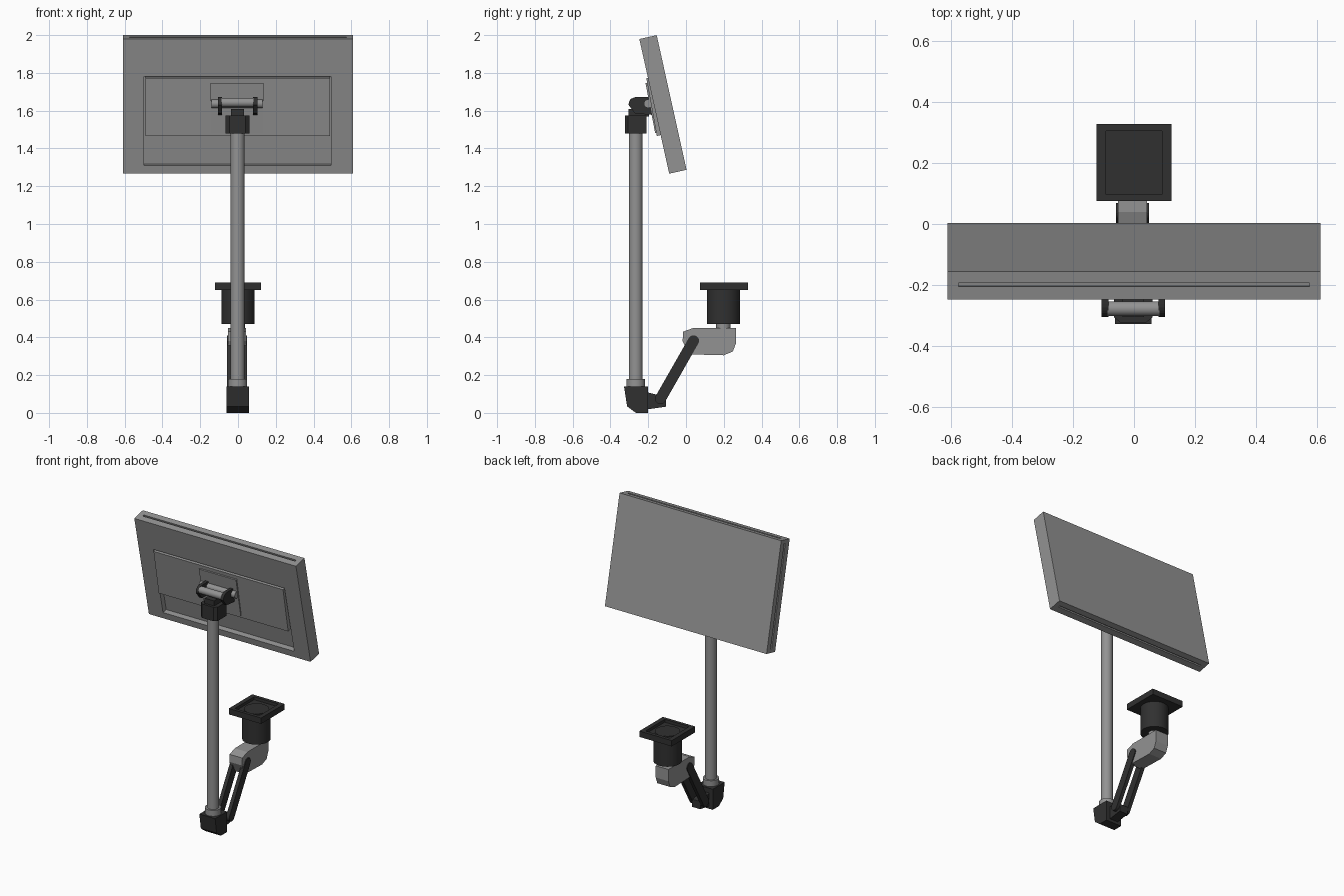
import bpy, bmesh, math
from mathutils import Matrix, Vector

if "Cube" in bpy.data.objects:
    bpy.data.objects.remove(bpy.data.objects["Cube"])


def material(name, v):
    m = bpy.data.materials.new(name)
    m.diffuse_color = (v, v, v, 1)
    m.use_nodes = True
    m.node_tree.nodes["Principled BSDF"].inputs["Base Color"].default_value = m.diffuse_color
    return m


GREY = material("mid_grey", 0.29)
DARK = material("charcoal", 0.03)
TILT = Matrix.Translation((0, -0.122, 1.633)) @ Matrix.Rotation(math.radians(12.5), 4, 'X')


def finish(name, bm, mat, matrix=None, smooth=False):
    bmesh.ops.recalc_face_normals(bm, faces=bm.faces)
    me = bpy.data.meshes.new(name)
    bm.to_mesh(me)
    bm.free()
    me.materials.append(mat)
    ob = bpy.data.objects.new(name, me)
    bpy.context.collection.objects.link(ob)
    if matrix:
        ob.matrix_world = matrix
    if smooth:
        bpy.ops.object.select_all(action='DESELECT')
        ob.select_set(True)
        bpy.context.view_layer.objects.active = ob
        bpy.ops.object.shade_smooth_by_angle(angle=math.radians(35))
    return ob


def box(name, lo, hi, mat, matrix=None):
    lo, hi = Vector(lo), Vector(hi)
    bm = bmesh.new()
    bmesh.ops.create_cube(bm, size=1)
    for v in bm.verts:
        v.co = Vector(((lo + hi)[i] / 2 + v.co[i] * (hi - lo)[i] for i in range(3)))
    return finish(name, bm, mat, matrix)


def prism(name, pts, a, b, mat, axis='X', matrix=None):
    """Extrude a yz profile along x, or an xy profile along z."""
    bm = bmesh.new()
    co = (lambda p, t: (t, p[0], p[1])) if axis == 'X' else (lambda p, t: (p[0], p[1], t))
    lo = [bm.verts.new(co(p, a)) for p in pts]
    hi = [bm.verts.new(co(p, b)) for p in pts]
    bm.faces.new(lo)
    bm.faces.new(hi)
    for i in range(len(pts)):
        j = (i + 1) % len(pts)
        bm.faces.new((lo[i], lo[j], hi[j], hi[i]))
    return finish(name, bm, mat, matrix)


def cyl(name, c, r, length, mat, axis='Z', n=32):
    bm = bmesh.new()
    bmesh.ops.create_cone(bm, cap_ends=True, segments=n, radius1=r, radius2=r, depth=length)
    m = Matrix.Translation(c)
    if axis == 'X':
        m = m @ Matrix.Rotation(math.pi / 2, 4, 'Y')
    return finish(name, bm, mat, m, True)


def cut(ob, lo, hi, matrix=None):
    c = box(ob.name + "_cutter", lo, hi, ob.data.materials[0], matrix)
    c.hide_render = True
    c.hide_set(True)
    c.display_type = 'WIRE'
    mod = ob.modifiers.new("cut", 'BOOLEAN')
    mod.object = c
    mod.operation = 'DIFFERENCE'
    mod.solver = 'EXACT'
    bpy.context.view_layer.update()
    bpy.context.view_layer.objects.active = ob
    bpy.ops.object.modifier_apply(modifier=mod.name)
    bpy.data.objects.remove(c)


def arc(cx, cy, r, a0, a1, n=6):
    return [(cx + r * math.cos(math.radians(a0 + (a1 - a0) * i / n)),
             cy + r * math.sin(math.radians(a0 + (a1 - a0) * i / n))) for i in range(n + 1)]


# Tilted screen panel with rear pocket and edge grooves
panel = box("screen_panel", (-0.61, -0.047, -0.365), (0.61, 0.047, 0.365), GREY, TILT)
cut(panel, (-0.497, -0.1, -0.32), (0.493, -0.012, 0.162), TILT)
cut(panel, (-0.575, -0.004, 0.353), (0.575, 0.008, 0.4), TILT)
cut(panel, (-0.575, -0.004, -0.4), (0.575, 0.008, -0.353), TILT)
cut(panel, (-0.65, -0.004, -0.34), (-0.598, 0.008, 0.34), TILT)

# Rear cover wedge and mounting plate
prism("rear_cover", [(-0.012, -0.156), (-0.068, -0.156), (-0.056, 0.155), (-0.012, 0.155)],
      -0.49, 0.487, GREY, 'X', TILT)
prism("mount_plate", [(-0.03, -0.14), (-0.073, -0.14), (-0.066, 0.13), (-0.03, 0.13)],
      -0.145, 0.135, GREY, 'X', TILT)

# Tilt hinge: two rods and side cheeks
cyl("hinge_axle", (-0.004, -0.2, 1.637), 0.023, 0.27, GREY, 'X')
cyl("hinge_roller", (-0.002, -0.277, 1.643), 0.024, 0.17, GREY, 'X')
cheek = [(-0.18, 1.578), (-0.18, 1.672)] + arc(-0.262, 1.63, 0.042, 90, 180) + [(-0.27, 1.585)]
for side, x in (("left", -0.095), ("right", 0.091)):
    prism("hinge_cheek_" + side, cheek, x - 0.011, x + 0.011, DARK)

# Pole head: chamfered block and knuckle
prism("pole_head", [(-0.065, -0.21), (0.06, -0.21), (0.06, -0.306), (0.04, -0.322),
                    (-0.045, -0.322), (-0.065, -0.306)], 1.48, 1.575, DARK, 'Z')
prism("pole_knuckle", [(-0.305, 1.57), (-0.195, 1.57), (-0.195, 1.61), (-0.305, 1.61)],
      -0.038, 0.033, DARK)

# Pole with collar
cyl("pole", (-0.002, -0.266, 0.81), 0.037, 1.38, GREY)
cyl("pole_collar", (-0.002, -0.266, 0.155), 0.05, 0.05, GREY)

# Foot block and lug
prism("pole_foot", [(-0.328, 0.14), (-0.2, 0.14), (-0.2, 0.0), (-0.265, 0.0), (-0.312, 0.035)],
      -0.062, 0.057, DARK)
prism("foot_lug", [(-0.21, 0.11), (-0.15, 0.095), (-0.105, 0.085), (-0.105, 0.033), (-0.21, 0.018)],
      -0.035, 0.028, DARK)

# Twin link bars with rounded ends
p, q, r = Vector((-0.135, 0.075)), Vector((0.04, 0.382)), 0.029
ang = math.degrees(math.atan2(q.y - p.y, q.x - p.x))
bar = arc(q.x, q.y, r, ang - 90, ang + 90, 10) + arc(p.x, p.y, r, ang + 90, ang + 270, 10)
for side, x in (("left", -0.046), ("right", 0.036)):
    prism("link_bar_" + side, bar, x - 0.0125, x + 0.0125, DARK)
cyl("link_pin", (-0.005, p.x, p.y), 0.018, 0.09, DARK, 'X')

# Cranked bracket between bars and swivel
prism("swivel_bracket", [(-0.015, 0.43), (0.04, 0.45), (0.265, 0.45), (0.265, 0.37), (0.248, 0.325),
                         (0.2, 0.305), (0.015, 0.31), (-0.018, 0.38)], -0.053, 0.043, GREY)
cyl("swivel_neck", (0, 0.198, 0.46), 0.038, 0.04, GREY)

# Swivel housing and recessed ceiling plate
cyl("swivel_housing", (0, 0.198, 0.56), 0.088, 0.18, DARK)
plate = box("ceiling_plate", (-0.122, 0.075, 0.65), (0.122, 0.328, 0.69), DARK)
cut(plate, (-0.092, 0.097, 0.67), (0.092, 0.305, 0.75))
cyl("plate_disc", (0, 0.2, 0.668), 0.078, 0.012, DARK)
